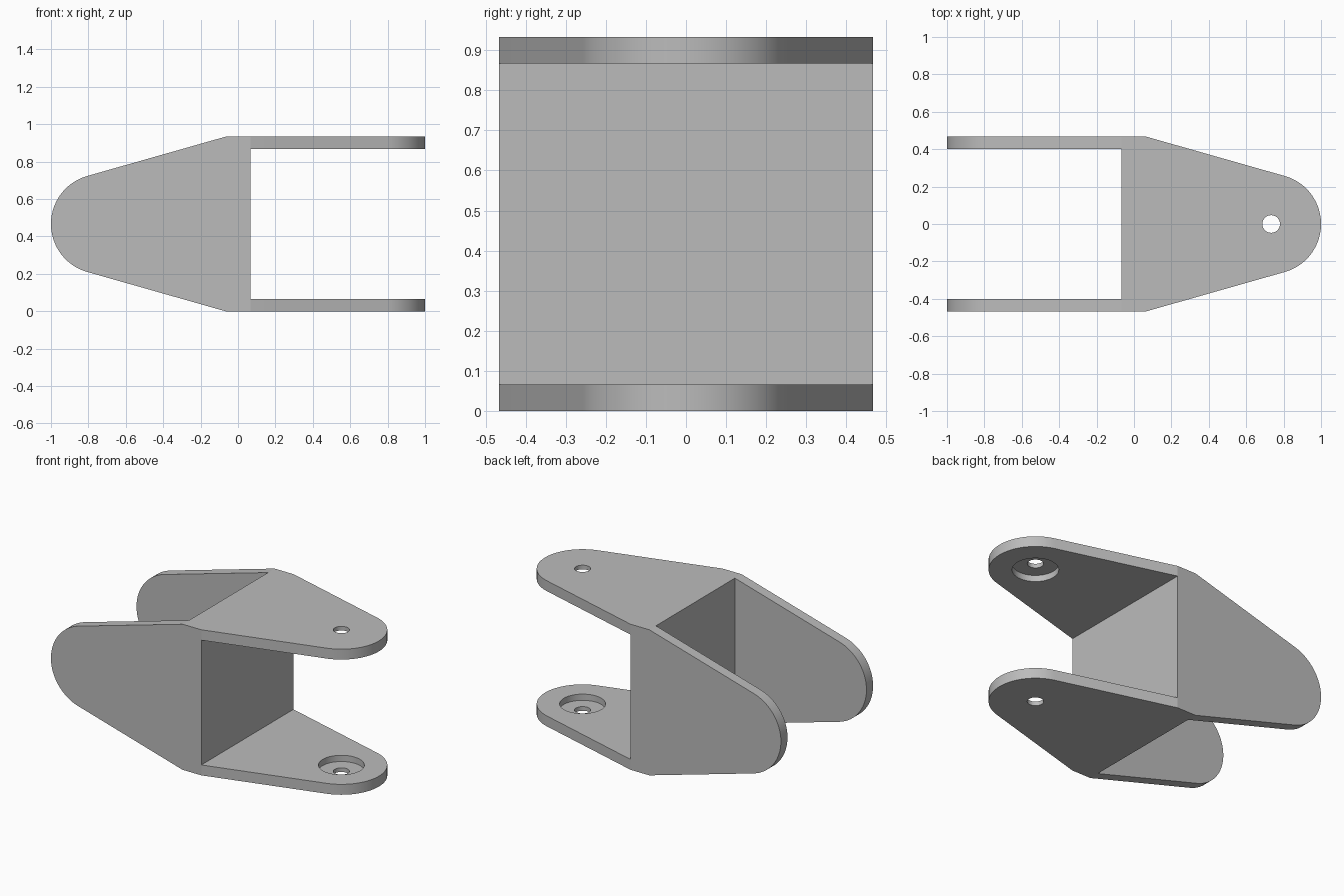
import bpy, bmesh
from math import pi, radians, cos, sin, atan2, acos, hypot
from mathutils import Matrix

if "Cube" in bpy.data.objects:
    bpy.data.objects.remove(bpy.data.objects["Cube"], do_unlink=True)

T = 1 / 15            # plate thickness
HALF = 7 * T          # half height and half depth
INNER = HALF - T      # inner face of each plate
ARM = 11 * T          # hole centre along the arm
TIP = 4 * T           # radius of the rounded tip
HOLE, RECESS, RECESS_DEPTH = 0.047, 2 * T, 0.6 * T

grey = bpy.data.materials.new("plain_grey")
grey.use_nodes = True
grey.diffuse_color = (0.5, 0.5, 0.5, 1)
grey.node_tree.nodes["Principled BSDF"].inputs["Base Color"].default_value = (0.5, 0.5, 0.5, 1)


def add_object(name, bm, matrix):
    bm.transform(matrix)
    bmesh.ops.recalc_face_normals(bm, faces=bm.faces[:])
    mesh = bpy.data.meshes.new(name)
    bm.to_mesh(mesh)
    bm.free()
    mesh.materials.append(grey)
    obj = bpy.data.objects.new(name, mesh)
    bpy.context.collection.objects.link(obj)
    return obj


def arm_profile(notched):
    """Tapered arm along +x with a round tip tangent to its sides."""
    dx, dy = T - ARM, HALF
    start = atan2(dy, dx) - acos(TIP / hypot(dx, dy))
    steps = 48
    pts = []
    for i in range(steps + 1):
        a = -start + 2 * start * i / steps
        pts.append((ARM + TIP * cos(a), TIP * sin(a)))
    root = [(T, HALF)]
    if notched:       # leaves room for the neighbouring plates
        root += [(T, INNER), (-T, INNER)]
    else:
        root += [(-T, HALF)]
    return pts + root + [(x, -y) for x, y in reversed(root)]


def cut_cylinder(obj, radius, low, high, matrix):
    bm = bmesh.new()
    bmesh.ops.create_cone(bm, cap_ends=True, segments=48, radius1=radius,
                          radius2=radius, depth=high - low,
                          matrix=Matrix.Translation((ARM, 0, (low + high) / 2)))
    cutter = add_object("bore_cutter", bm, matrix)
    cutter.hide_render = True
    mod = obj.modifiers.new("bore", 'BOOLEAN')
    mod.operation, mod.solver, mod.object = 'DIFFERENCE', 'EXACT', cutter
    bpy.context.view_layer.objects.active = obj
    bpy.ops.object.modifier_apply(modifier=mod.name)
    bpy.data.objects.remove(cutter, do_unlink=True)


# Four arms: top and bottom point to +x, front and back point to -x
for k, name in enumerate(("top_arm", "front_arm", "bottom_arm", "back_arm")):
    side = k % 2 == 1
    matrix = Matrix.Translation((0, 0, HALF)) @ Matrix.Rotation(k * pi / 2, 4, 'X')
    if side:
        matrix = matrix @ Matrix.Rotation(pi, 4, 'Z')
    bm = bmesh.new()
    face = bm.faces.new([bm.verts.new((x, y, INNER)) for x, y in arm_profile(side)])
    ext = bmesh.ops.extrude_face_region(bm, geom=[face])
    bmesh.ops.translate(bm, vec=(0, 0, T),
                        verts=[v for v in ext["geom"] if isinstance(v, bmesh.types.BMVert)])
    arm = add_object(name, bm, matrix)

    # Through hole, with a wide recess on the inner face
    cut_cylinder(arm, HOLE, INNER - T, HALF + T, matrix)
    cut_cylinder(arm, RECESS, INNER - T, INNER + RECESS_DEPTH, matrix)

    bpy.ops.object.select_all(action='DESELECT')
    arm.select_set(True)
    bpy.context.view_layer.objects.active = arm
    bpy.ops.object.shade_smooth_by_angle(angle=radians(12))

# Central wall joining the two forks
bm = bmesh.new()
bmesh.ops.create_cube(bm, size=2, matrix=Matrix.Diagonal((T, INNER, INNER, 1)))
add_object("central_wall", bm, Matrix.Translation((0, 0, HALF)))
